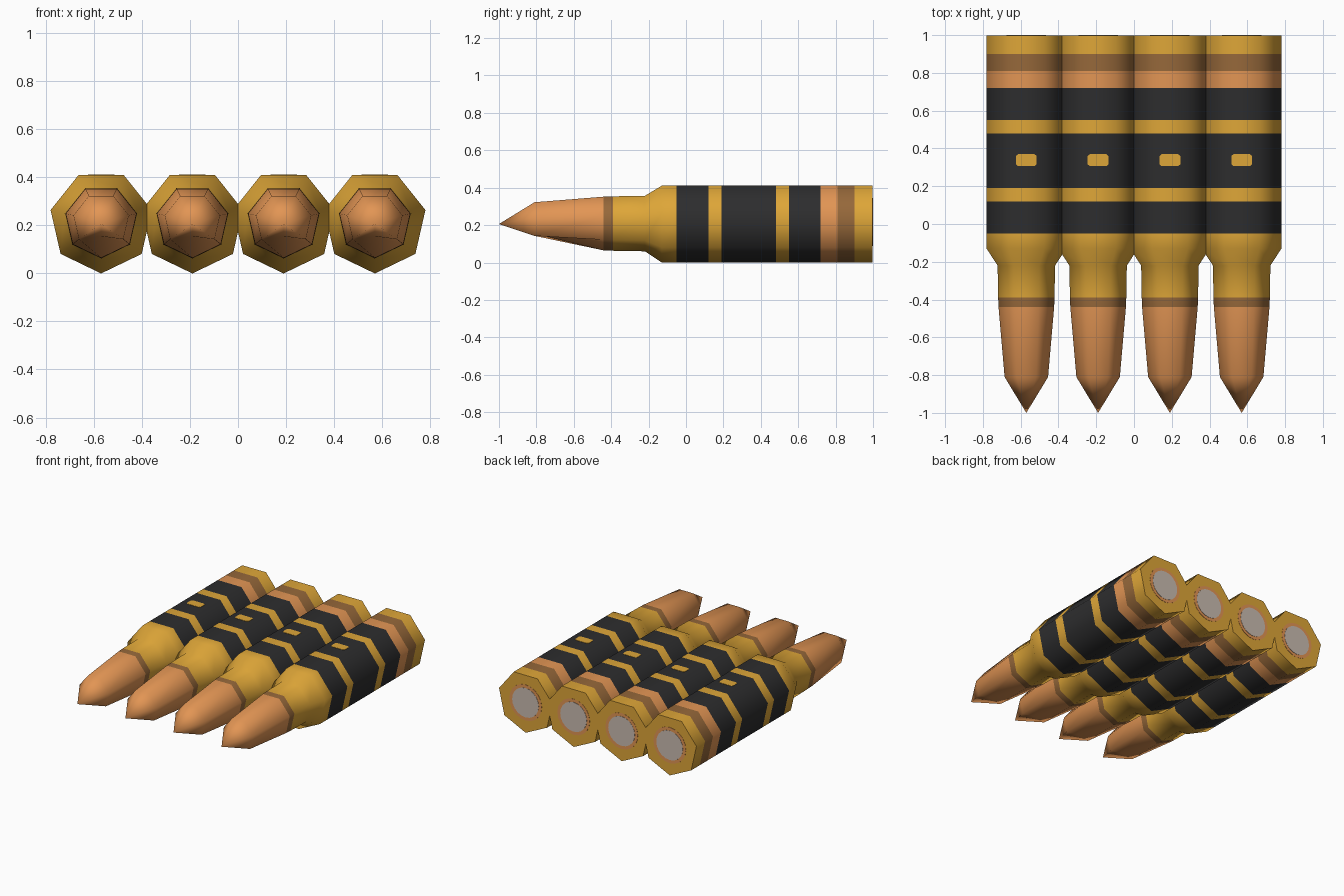
import bpy, bmesh, math
from mathutils import Matrix, Vector

if "Cube" in bpy.data.objects:
    bpy.data.objects.remove(bpy.data.objects["Cube"])


def material(name, rgb):
    m = bpy.data.materials.new(name)
    lin = [(c / 255 / 12.92) if c < 10 else ((c / 255 + 0.055) / 1.055) ** 2.4 for c in rgb]
    m.diffuse_color = (*lin, 1)
    m.use_nodes = True
    m.node_tree.nodes["Principled BSDF"].inputs["Base Color"].default_value = m.diffuse_color
    return m


MATS = [material("brass", (222, 166, 56)), material("copper", (226, 149, 84)),
        material("brown_band", (150, 104, 58)), material("black_link", (45, 45, 46)),
        material("primer_grey", (202, 188, 176))]
BRASS, COPPER, BROWN, BLACK, GREY = range(5)
SIDES, R, SPACING = 7, 0.216, 0.38
ZC, TIP_Z, BACK = R, 0.206, 0.997

# (y where ring starts, radius, colour of the band behind it)
RINGS = [(-0.81, 0.118, COPPER), (-0.44, 0.151, BROWN), (-0.39, 0.153, BRASS),
         (-0.22, 0.156, BRASS), (-0.13, R, BRASS), (-0.05, R, BLACK),
         (0.12, R, BRASS), (0.19, R, BLACK), (0.48, R, BRASS), (0.55, R, BLACK),
         (0.72, R, COPPER), (0.81, R, BROWN), (0.90, R, BRASS), (BACK, R, BRASS)]


def finish(bm, name):
    bmesh.ops.recalc_face_normals(bm, faces=bm.faces)
    me = bpy.data.meshes.new(name)
    bm.to_mesh(me)
    bm.free()
    for m in MATS:
        me.materials.append(m)
    ob = bpy.data.objects.new(name, me)
    bpy.context.collection.objects.link(ob)
    return ob


def cartridge(cx, name):
    """Seven-sided case and pointed bullet, corner pointing down."""
    bm = bmesh.new()

    def ring(y, r):
        out = []
        for k in range(SIDES):
            a = 2 * math.pi * k / SIDES
            out.append(bm.verts.new((cx + r * math.sin(a), y, ZC - r * math.cos(a))))
        return out

    rings = [ring(y, r) for y, r, _ in RINGS]
    tip = bm.verts.new((cx, -1, TIP_Z))
    # lower corner of the nose ring lies on the straight keel line to the tip
    rings[0][0].co.z = 0.155

    def face(verts, mat):
        f = bm.faces.new(verts)
        f.material_index = mat
        f.smooth = True
        return f

    for k in range(SIDES):
        n = (k + 1) % SIDES
        face((tip, rings[0][k], rings[0][n]), COPPER)
        for i in range(len(rings) - 1):
            a, b = rings[i], rings[i + 1]
            face((a[k], b[k], b[n], a[n]), RINGS[i][2])
    cap = face(rings[-1], BRASS)
    cap.smooth = False
    for e in cap.edges:
        e.smooth = False
    return finish(bm, name)


def plate(name, outline, depth, mat):
    """Thin plate: an outline of points extruded along depth."""
    bm = bmesh.new()
    f = bm.faces.new([bm.verts.new(p) for p in outline])
    geo = bmesh.ops.extrude_face_region(bm, geom=[f])["geom"]
    bmesh.ops.translate(bm, vec=Vector(depth),
                        verts=[v for v in geo if isinstance(v, bmesh.types.BMVert)])
    for f in bm.faces:
        f.material_index = mat
    return finish(bm, name)


def disc(name, cx, r, y, mat):
    pts = [(cx + r * math.cos(t * math.pi / 10), BACK - 0.003, ZC + r * math.sin(t * math.pi / 10))
           for t in range(20)]
    return plate(name, pts, (0, y - BACK + 0.003, 0), mat)


TOP = ZC + R * math.cos(math.pi / SIDES)
SLOT = [(-0.055, -0.022), (-0.043, -0.032), (0.043, -0.032), (0.055, -0.022),
        (0.055, 0.022), (0.043, 0.032), (-0.043, 0.032), (-0.055, 0.022)]

for i in range(4):
    cx = (i - 1.5) * SPACING
    cartridge(cx, f"cartridge_{i + 1}")
    # primer on the rear cap, and the brass window in the link
    disc(f"primer_ring_{i + 1}", cx, 0.128, 0.9985, COPPER)
    disc(f"primer_{i + 1}", cx, 0.105, 1.0, GREY)
    plate(f"link_window_{i + 1}", [(cx + x, 0.338 + y, TOP - 0.002) for x, y in SLOT],
          (0, 0, 0.004), BRASS)
